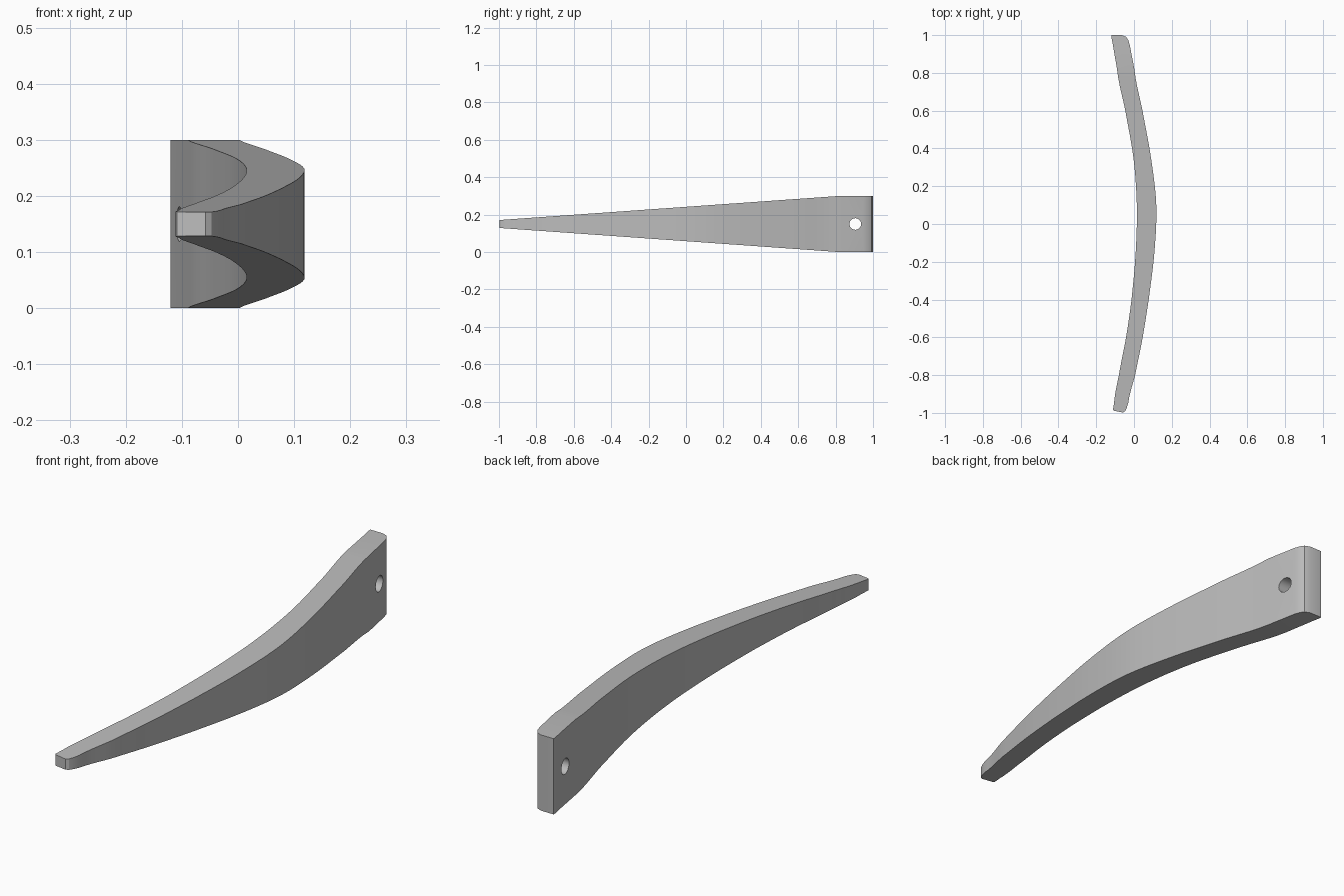
import bpy
import bmesh
import math

cube = bpy.data.objects.get("Cube")
if cube:
    bpy.data.objects.remove(cube, do_unlink=True)

MID_Z, HOLE_Y, HOLE_R = 0.15, 0.905, 0.031


def catmull(a, b, c, d, t):
    return 0.5 * (2 * b + (c - a) * t + (2 * a - 5 * b + 4 * c - d) * t * t
                  + (3 * b - a - 3 * c + d) * t ** 3)


def half_height(y):
    # Straight taper from the butt to the tip
    return 0.021 + 0.129 * min(1, max(0, (y + 1) / 1.82))


# Bow of the blade: y, concave side x, convex side x
bow = [(-0.95, -0.106, -0.031), (-0.8, -0.08, 0.006), (-0.6, -0.042, 0.046),
       (-0.4, -0.013, 0.078), (-0.15, 0.009, 0.108), (0.1, 0.015, 0.118),
       (0.35, -0.003, 0.09), (0.6, -0.046, 0.045), (0.82, -0.09, 0.002)]

# Rounded tip, then the smooth bow, then the rounded butt, as (inner, outer) pairs
stations = [((-0.109, -0.988), (-0.058, -0.998)), ((-0.111, -0.983), (-0.047, -0.991)),
            ((-0.11, -0.975), (-0.039, -0.975))]
STEPS = 5
ends = [bow[0]] + bow + [bow[-1]]
for a, b, c, d in zip(ends, ends[1:], ends[2:], ends[3:]):
    for k in range(STEPS):
        t = k / STEPS
        y = b[0] + (c[0] - b[0]) * t
        stations.append(((catmull(a[1], b[1], c[1], d[1], t), y),
                         (catmull(a[2], b[2], c[2], d[2], t), y)))
stations += [((-0.09, 0.82), (0.002, 0.82)), ((-0.112, 0.95), (-0.023, 0.95)),
             ((-0.117, 0.975), (-0.031, 0.975)), ((-0.12, 0.99), (-0.042, 0.991)),
             ((-0.12, 1.0), (-0.065, 1.0))]

# Blade: a four-cornered section carried along the stations
bm = bmesh.new()
rings = []
for inner, outer in stations:
    ring = []
    for (x, y), side in ((inner, -1), (outer, -1), (outer, 1), (inner, 1)):
        ring.append(bm.verts.new((x, y, MID_Z + side * half_height(y))))
    rings.append(ring)
for r, s in zip(rings, rings[1:]):
    for i in range(4):
        j = (i + 1) % 4
        bm.faces.new((r[i], r[j], s[j], s[i]))
bm.faces.new(rings[0])
bm.faces.new(rings[-1])
bmesh.ops.recalc_face_normals(bm, faces=bm.faces)
mesh = bpy.data.meshes.new("curved_blade")
bm.to_mesh(mesh)
bm.free()
blade = bpy.data.objects.new("curved_blade", mesh)
bpy.context.collection.objects.link(blade)

# Material
grey = bpy.data.materials.new("plain_grey")
grey.use_nodes = True
colour = (0.5, 0.5, 0.5, 1)
grey.diffuse_color = colour
grey.node_tree.nodes["Principled BSDF"].inputs["Base Color"].default_value = colour
mesh.materials.append(grey)

# Mounting hole through the butt
bpy.ops.mesh.primitive_cylinder_add(vertices=32, radius=HOLE_R, depth=0.6,
                                    location=(-0.06, HOLE_Y, MID_Z),
                                    rotation=(0, math.pi / 2, 0))
cutter = bpy.context.object
cutter.name = "hole_cutter"
cutter.hide_render = True
cutter.data.materials.append(grey)
cut = blade.modifiers.new("mounting_hole", "BOOLEAN")
cut.operation = "DIFFERENCE"
cut.solver = "EXACT"
cut.object = cutter
bpy.ops.object.select_all(action="DESELECT")
blade.select_set(True)
bpy.context.view_layer.objects.active = blade
bpy.ops.object.modifier_apply(modifier=cut.name)
bpy.data.objects.remove(cutter, do_unlink=True)

bpy.ops.object.shade_smooth_by_angle(angle=math.radians(30))
